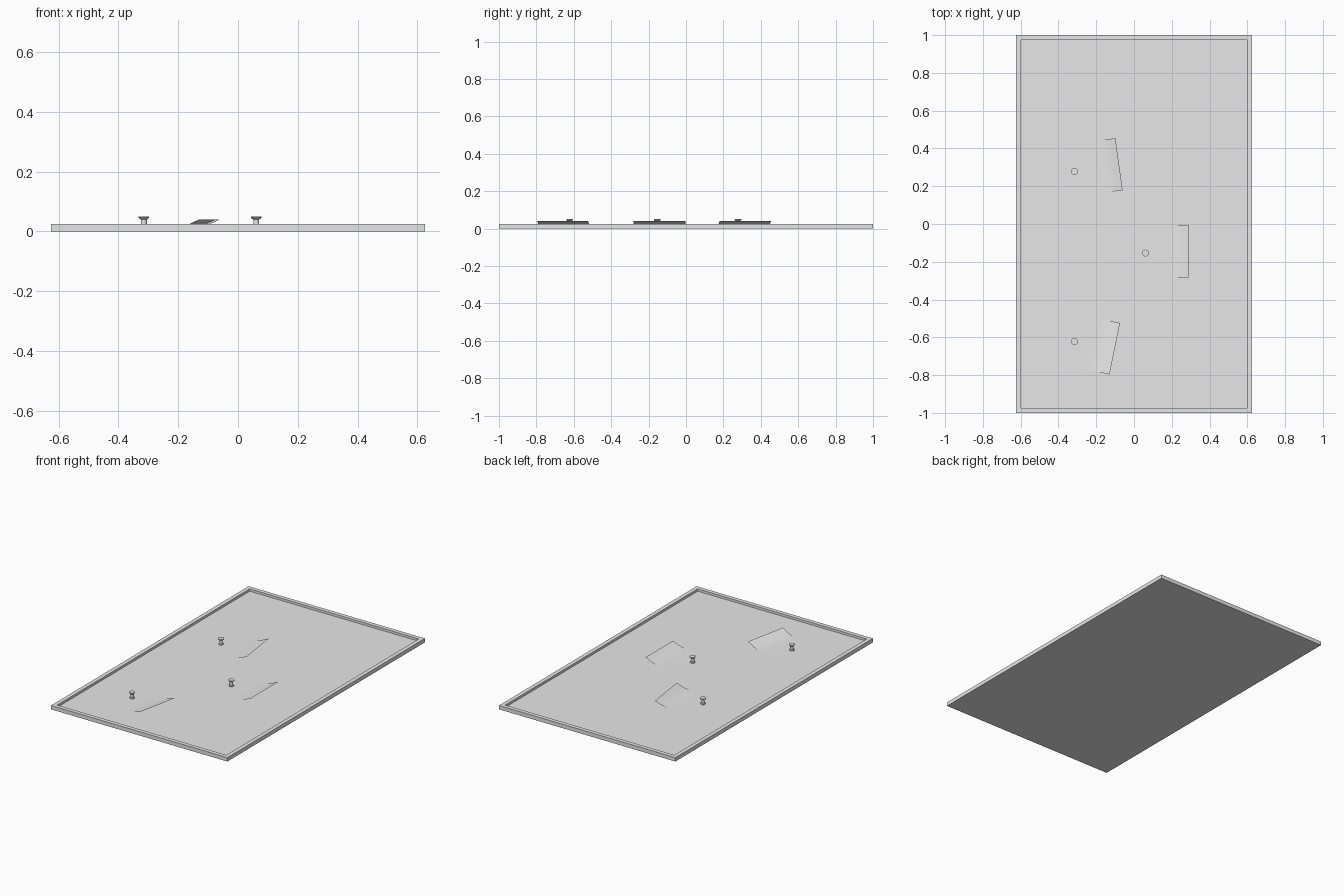
import bpy, bmesh, math
from mathutils import Matrix, Vector

if "Cube" in bpy.data.objects:
    bpy.data.objects.remove(bpy.data.objects["Cube"])


def material(name, value):
    m = bpy.data.materials.new(name)
    m.diffuse_color = (value, value, value, 1)
    m.use_nodes = True
    m.node_tree.nodes["Principled BSDF"].inputs["Base Color"].default_value = m.diffuse_color
    return m


GREY = material("board grey", 0.8)
WHITE = material("paper white", 1.0)
PANEL_Z = 0.010


def finish(name, bm, mat, smooth=None):
    me = bpy.data.meshes.new(name)
    bm.to_mesh(me)
    bm.free()
    me.materials.append(mat)
    ob = bpy.data.objects.new(name, me)
    bpy.context.collection.objects.link(ob)
    if smooth:
        bpy.ops.object.select_all(action='DESELECT')
        ob.select_set(True)
        bpy.context.view_layer.objects.active = ob
        bpy.ops.object.shade_smooth_by_angle(angle=math.radians(smooth))
    return ob


# Board: a slab whose top is inset and sunk to leave a raised frame
bm = bmesh.new()
bmesh.ops.create_cube(bm, size=1)
bmesh.ops.transform(bm, verts=bm.verts,
                    matrix=Matrix.Translation((0, 0, 0.0125)) @ Matrix.Diagonal((1.25, 2, 0.025, 1)))
top = max(bm.faces, key=lambda f: f.calc_center_median().z)
bmesh.ops.inset_region(bm, faces=[top], thickness=0.037)
ring = bmesh.ops.extrude_discrete_faces(bm, faces=[top])["faces"][0]
for v in ring.verts:
    v.co.z = PANEL_Z
finish("framed_board", bm, GREY)


# Note: a square sheet, flat on the panel, with one edge curling up
CURL = [(-0.141, 0), (0.03, 0), (0.055, 0.001), (0.08, 0.005),
        (0.108, 0.014), (0.141, 0.029)]


def note(name, x, y, angle, mat):
    bm = bmesh.new()
    rows = [[bm.verts.new((px, s * 0.139, pz)) for s in (-1, 1)] for px, pz in CURL]
    for a, b in zip(rows, rows[1:]):
        bm.faces.new((a[0], b[0], b[1], a[1]))
    bmesh.ops.transform(bm, verts=bm.verts,
                        matrix=Matrix.Translation((x, y, PANEL_Z + 0.001))
                        @ Matrix.Rotation(math.radians(angle), 4, 'Z'))
    finish(name, bm, mat, 40)


# Push pin: a spool-shaped lathe profile
PIN = [(0, 0.010), (0.014, 0.010), (0.014, 0.016), (0.010, 0.019),
       (0.010, 0.039), (0.018, 0.046), (0.018, 0.050), (0, 0.050)]


def pin(name, x, y):
    bm = bmesh.new()
    vs = [bm.verts.new((r, 0, z)) for r, z in PIN]
    es = [bm.edges.new(p) for p in zip(vs, vs[1:])]
    bmesh.ops.spin(bm, geom=vs + es, cent=(0, 0, 0), axis=(0, 0, 1),
                   angle=math.tau, steps=20)
    bmesh.ops.remove_doubles(bm, verts=bm.verts, dist=1e-5)
    bmesh.ops.recalc_face_normals(bm, faces=bm.faces)
    bmesh.ops.translate(bm, verts=bm.verts, vec=Vector((x, y, 0)))
    finish(name, bm, GREY, 30)


# Three pinned notes: note position, tilt, colour, pin position
for label, nx, ny, ang, mat, px, py in (
        ("upper", -0.219, 0.297, 8, WHITE, -0.315, 0.278),
        ("middle", 0.148, -0.143, 0, WHITE, 0.061, -0.154),
        ("lower", -0.240, -0.632, -11.5, GREY, -0.315, -0.622)):
    note(label + "_note", nx, ny, ang, mat)
    pin(label + "_push_pin", px, py)
